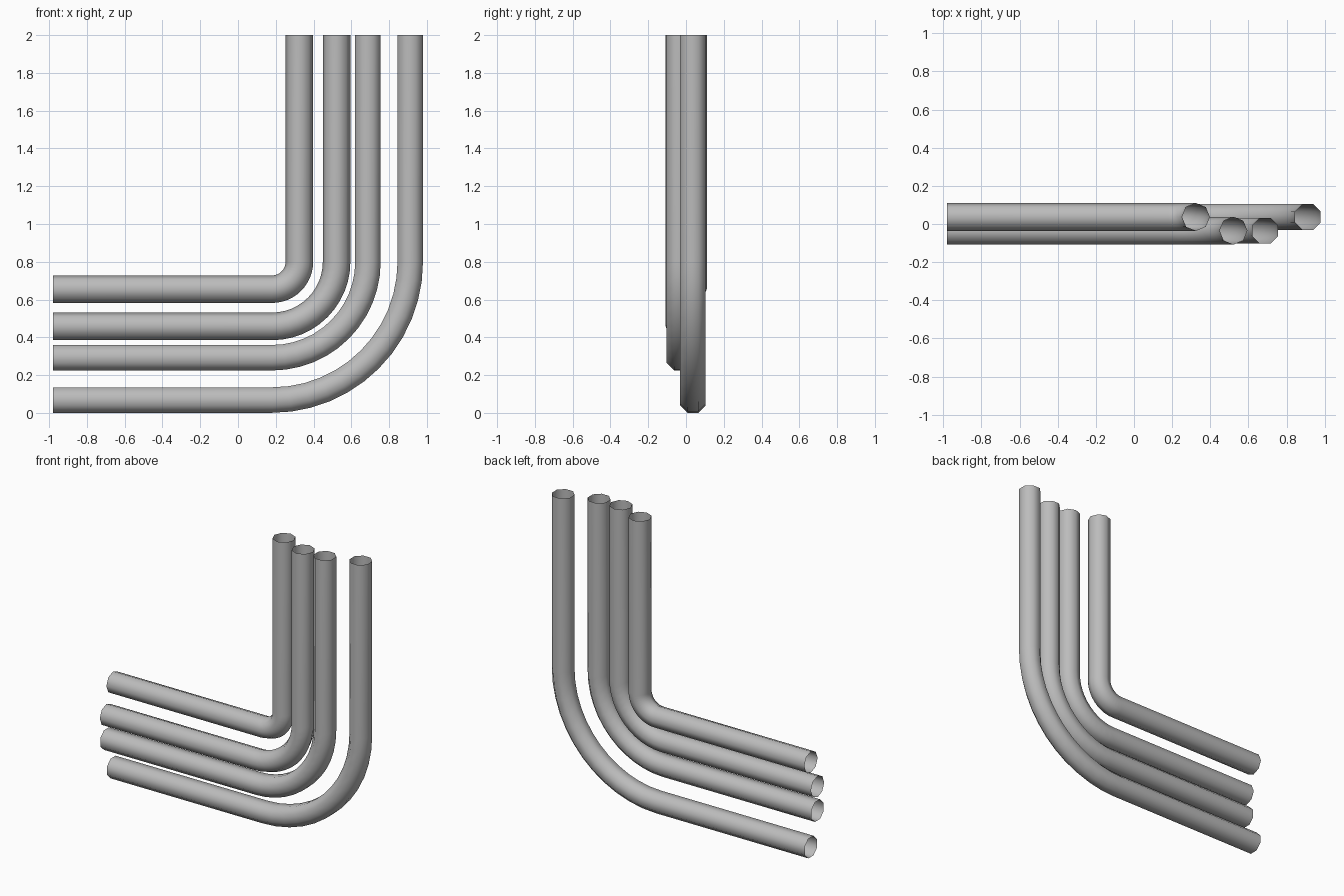
import bpy
import bmesh
from math import pi, cos, sin

default_cube = bpy.data.objects.get("Cube")
if default_cube:
    bpy.data.objects.remove(default_cube, do_unlink=True)

SIDES, RADIUS, BEND_STEPS = 8, 0.073, 12
BEND_X, BEND_Z = 0.18, 0.80      # shared centre of all the bends
LEFT_END, TOP_END = -0.98, 2.0

grey = bpy.data.materials.new("pipe grey")
grey.use_nodes = True
colour = (0.5, 0.5, 0.5, 1)
grey.diffuse_color = colour
grey.node_tree.nodes["Principled BSDF"].inputs["Base Color"].default_value = colour


def bent_pipe(name, bend, y, turn):
    """Open tube: a horizontal run, a quarter bend, then a vertical run."""
    # Stations hold the bend centre and the angle of the section
    stations = [(LEFT_END, BEND_Z, -pi / 2)]
    stations += [(BEND_X, BEND_Z, -pi / 2 + pi / 2 * i / BEND_STEPS)
                 for i in range(BEND_STEPS + 1)]
    stations.append((BEND_X, TOP_END, 0))
    bm = bmesh.new()
    rings = []
    for cx, cz, angle in stations:
        ring = []
        for k in range(SIDES):
            a = 2 * pi * (k + turn) / SIDES
            reach = bend + RADIUS * cos(a)
            ring.append(bm.verts.new((cx + reach * cos(angle),
                                      y + RADIUS * sin(a),
                                      cz + reach * sin(angle))))
        rings.append(ring)
    for r, s in zip(rings, rings[1:]):
        for k in range(SIDES):
            n = (k + 1) % SIDES
            bm.faces.new((r[k], s[k], s[n], r[n]))
    bmesh.ops.recalc_face_normals(bm, faces=bm.faces)
    # Normals of an open tube must point away from its axis
    bm.faces.ensure_lookup_table()
    face = bm.faces[0]
    centre = face.calc_center_median()
    outward = (centre.y - y) * face.normal.y + (centre.z - BEND_Z + bend) * face.normal.z
    if outward < 0:
        bmesh.ops.reverse_faces(bm, faces=bm.faces)
    mesh = bpy.data.meshes.new(name)
    bm.to_mesh(mesh)
    bm.free()
    mesh.materials.append(grey)
    mesh.shade_smooth()
    obj = bpy.data.objects.new(name, mesh)
    bpy.context.collection.objects.link(obj)


# Inner to outer; turn 0 puts a corner outward, 0.5 puts a flat outward
bent_pipe("inner_pipe", 0.145, 0.037, 0)
bent_pipe("second_pipe", 0.342, -0.035, 0)
bent_pipe("third_pipe", 0.508, -0.035, 0.5)
bent_pipe("outer_pipe", 0.732, 0.037, 0.5)
